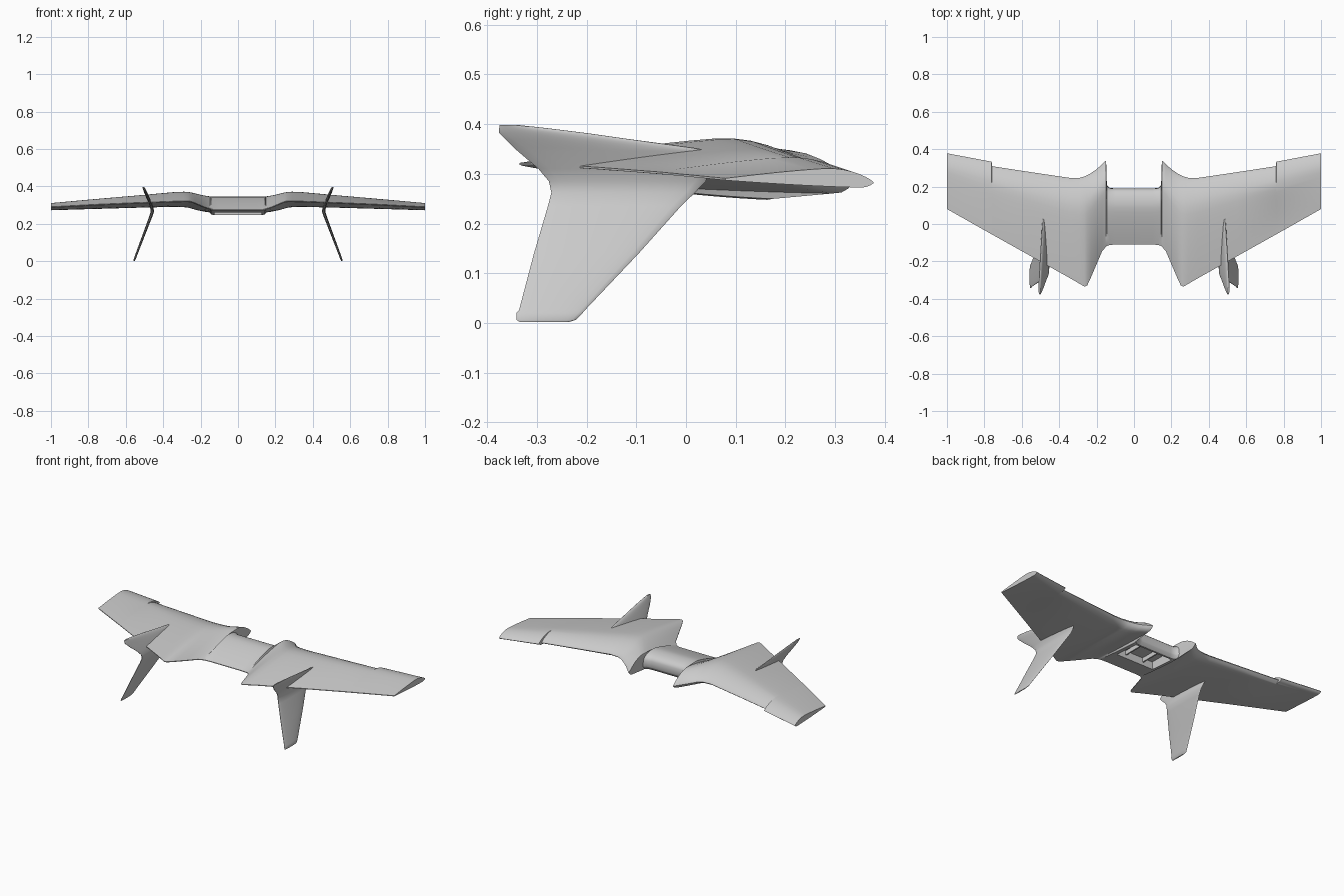
import bpy, bmesh, math


def loft(name, rings):
    """Skin a list of closed rings and cap both ends."""
    bm = bmesh.new()
    vs = [[bm.verts.new(p) for p in r] for r in rings]
    n = len(rings[0])
    for a, b in zip(vs, vs[1:]):
        for i in range(n):
            j = (i + 1) % n
            bm.faces.new((a[i], a[j], b[j], b[i]))
    bm.faces.new(vs[0])
    bm.faces.new(vs[-1])
    bmesh.ops.recalc_face_normals(bm, faces=bm.faces)
    me = bpy.data.meshes.new(name)
    bm.to_mesh(me)
    bm.free()
    ob = bpy.data.objects.new(name, me)
    bpy.context.collection.objects.link(ob)
    return ob


def smooth(ob, deg=35):
    bpy.ops.object.select_all(action='DESELECT')
    ob.select_set(True)
    bpy.context.view_layer.objects.active = ob
    bpy.ops.object.shade_smooth_by_angle(angle=math.radians(deg))


def box(name, size, loc):
    bpy.ops.mesh.primitive_cube_add(size=1, location=loc)
    ob = bpy.context.object
    ob.name = name
    ob.scale = size
    bpy.ops.object.transform_apply(location=False, rotation=False, scale=True)
    return ob


def wing_ring(x, le, te, top, bot, zte, nose):
    """Flat-bottomed airfoil, blunt at +y, thin at -y."""
    zle = bot + 0.25 * (top - bot)
    ts = [0.5 * (1 - math.cos(math.pi * i / 20)) for i in range(21)]
    upper, lower = [], []
    for t in ts:
        y = le + (te - le) * t
        if t < 0.3:
            z = zle + (top - zle) * math.sin(math.pi / 2 * t / 0.3) ** nose
        else:
            z = top + (zte + 0.002 - top) * ((t - 0.3) / 0.7) ** 1.3
        zb = bot + (zte - 0.002 - bot) * t ** 1.5
        if t < 0.08:
            zb += (zle - bot) * (1 - t / 0.08) ** 2
        upper.append((x, y, z))
        lower.append((x, y, zb))
    return upper + lower[:0:-1]


# Flying wing: x, leading y, trailing y, top z, bottom z, trailing z, nose shape
half = [
    (0.00, 0.190, -0.110, 0.345, 0.247, 0.275, 0.20),
    (0.10, 0.190, -0.110, 0.345, 0.247, 0.275, 0.20),
    (0.13, 0.193, -0.112, 0.345, 0.247, 0.275, 0.22),
    (0.145, 0.207, -0.117, 0.346, 0.249, 0.277, 0.25),
    (0.149, 0.338, -0.122, 0.347, 0.260, 0.279, 0.85),
    (0.155, 0.336, -0.128, 0.348, 0.261, 0.281, 0.85),
    (0.17, 0.320, -0.145, 0.350, 0.263, 0.285, 0.8),
    (0.20, 0.293, -0.215, 0.356, 0.268, 0.297, 0.75),
    (0.23, 0.272, -0.285, 0.363, 0.275, 0.310, 0.7),
    (0.25, 0.261, -0.328, 0.368, 0.281, 0.318, 0.7),
    (0.265, 0.254, -0.335, 0.371, 0.285, 0.320, 0.7),
    (0.29, 0.247, -0.320, 0.372, 0.288, 0.320, 0.7),
    (0.34, 0.246, -0.291, 0.370, 0.290, 0.319, 0.7),
    (0.55, 0.277, -0.173, 0.351, 0.285, 0.311, 0.7),
    (0.759, 0.309, -0.056, 0.333, 0.279, 0.302, 0.7),
    (0.761, 0.333, -0.055, 0.333, 0.279, 0.302, 0.7),
    (1.00, 0.378, 0.080, 0.311, 0.272, 0.289, 0.7),
]
full = [(-s[0],) + s[1:] for s in reversed(half[1:])] + half
wing = loft("wing_body", [wing_ring(*s) for s in full])

# Open bay under the centre section
cutter = box("bay_cutter", (0.25, 0.16, 0.10), (0, 0.085, 0.255))
mod = wing.modifiers.new("bay", 'BOOLEAN')
mod.operation = 'DIFFERENCE'
mod.solver = 'EXACT'
mod.object = cutter
bpy.context.view_layer.objects.active = wing
bpy.ops.object.modifier_apply(modifier="bay")
bpy.data.objects.remove(cutter)
smooth(wing)

# Ribs inside the bay
for i, x in enumerate((-0.06, 0.06)):
    box(f"bay_rib_{i}", (0.008, 0.17, 0.03), (x, 0.085, 0.295))


def fin_ring(z, x, le, te, th, side):
    """Thin rounded blade section with its sharp edge at -y."""
    a, b = [], []
    for i in range(13):
        t = 0.5 * (1 - math.cos(math.pi * i / 12))
        w = th * (1.35 * math.sqrt(t) * (1 - t) ** 0.6 + 0.12 * t)
        y = le + (te - le) * t
        a.append((side * (x + w / 2), y, z))
        b.append((side * (x - w / 2), y, z))
    return a + b[:0:-1]


# Bent fins crossing the wing: z, x, leading y, trailing y, thickness
fin = [
    (0.002, 0.555, -0.235, -0.335, 0.008),
    (0.006, 0.554, -0.222, -0.341, 0.015),
    (0.020, 0.549, -0.208, -0.341, 0.017),
    (0.026, 0.547, -0.203, -0.336, 0.017),
    (0.140, 0.504, -0.095, -0.306, 0.021),
    (0.235, 0.468, -0.010, -0.278, 0.025),
    (0.262, 0.459, 0.018, -0.271, 0.026),
    (0.285, 0.460, 0.040, -0.276, 0.027),
    (0.310, 0.469, 0.048, -0.297, 0.027),
    (0.345, 0.484, 0.054, -0.338, 0.027),
    (0.352, 0.487, 0.020, -0.346, 0.026),
    (0.370, 0.495, -0.115, -0.364, 0.024),
    (0.382, 0.500, -0.200, -0.376, 0.021),
    (0.392, 0.504, -0.280, -0.376, 0.017),
    (0.398, 0.506, -0.335, -0.375, 0.012),
]
for name, side in (("left_fin", -1), ("right_fin", 1)):
    smooth(loft(name, [fin_ring(*s, side) for s in fin]), 40)
